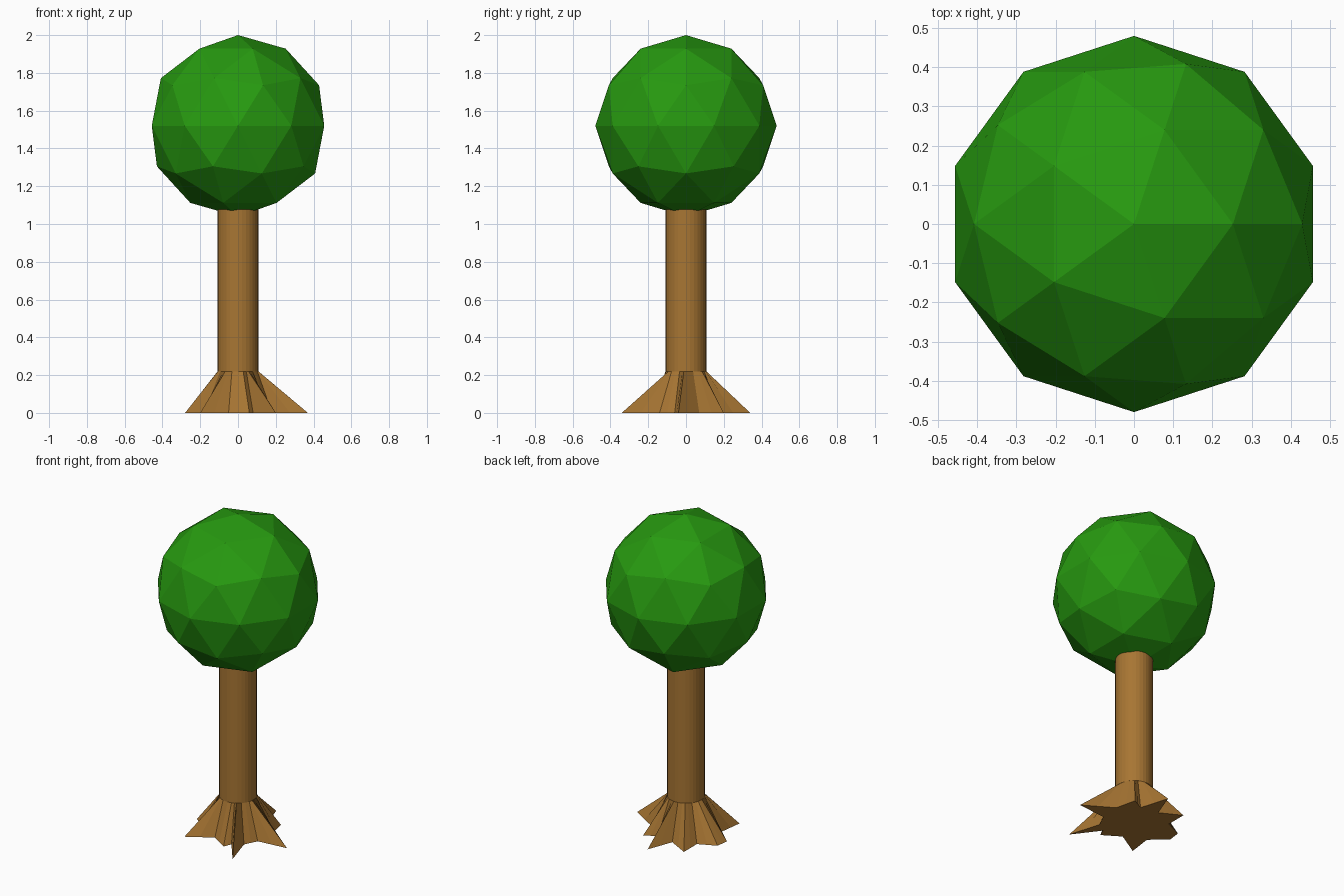
import bpy
import bmesh
import math
from mathutils import Vector

cube = bpy.data.objects.get("Cube")
if cube:
    bpy.data.objects.remove(cube)

TRUNK_RADIUS = 0.108
ROOT_HEIGHT = 0.22


def make_material(name, color):
    mat = bpy.data.materials.new(name)
    mat.use_nodes = True
    mat.diffuse_color = color
    mat.node_tree.nodes["Principled BSDF"].inputs["Base Color"].default_value = color
    return mat


def make_object(name, bm, mat):
    bmesh.ops.recalc_face_normals(bm, faces=bm.faces)
    mesh = bpy.data.meshes.new(name)
    bm.to_mesh(mesh)
    bm.free()
    mesh.materials.append(mat)
    obj = bpy.data.objects.new(name, mesh)
    bpy.context.collection.objects.link(obj)
    return obj


leaf_green = make_material("leaf green", (0.02, 0.32, 0.005, 1))
bark_brown = make_material("bark brown", (0.39, 0.18, 0.033, 1))

# Faceted ball of leaves
bm = bmesh.new()
bmesh.ops.create_icosphere(bm, subdivisions=2, radius=0.48)
bmesh.ops.translate(bm, verts=bm.verts, vec=(0, 0, 1.52))
make_object("foliage", bm, leaf_green)

# Straight trunk, ending inside the foliage
bm = bmesh.new()
bottom, top = ROOT_HEIGHT, 1.2
bmesh.ops.create_cone(bm, cap_ends=True, segments=32, radius1=TRUNK_RADIUS,
                      radius2=TRUNK_RADIUS, depth=top - bottom)
bmesh.ops.translate(bm, verts=bm.verts, vec=(0, 0, (bottom + top) / 2))
make_object("trunk", bm, bark_brown)

# Flared roots: an uneven star on the ground, rising to the trunk's circle
star = [(0.37, -0.04), (0.19, 0.07), (0.16, 0.2), (0.085, 0.16), (0.03, 0.34),
        (-0.03, 0.18), (-0.16, 0.25), (-0.16, 0.12), (-0.27, 0.07),
        (-0.28, -0.01), (-0.18, -0.1), (-0.2, -0.25), (-0.05, -0.16),
        (0.06, -0.23), (0.08, -0.18), (0.2, -0.34), (0.14, -0.14), (0.18, -0.06)]
bm = bmesh.new()
ground, collar = [], []
for i, point in enumerate(star):
    here = Vector((*point, 0))
    following = Vector((*star[(i + 1) % len(star)], 0))
    for p in (here, here.lerp(following, 0.5)):
        ground.append(bm.verts.new(p))
        rim = p.normalized() * TRUNK_RADIUS
        collar.append(bm.verts.new((rim.x, rim.y, ROOT_HEIGHT)))
count = len(ground)
for i in range(count):
    j = (i + 1) % count
    bm.faces.new((ground[i], ground[j], collar[j], collar[i]))
bm.faces.new(collar)
bm.faces.new(ground[::-1])
make_object("roots", bm, bark_brown)
